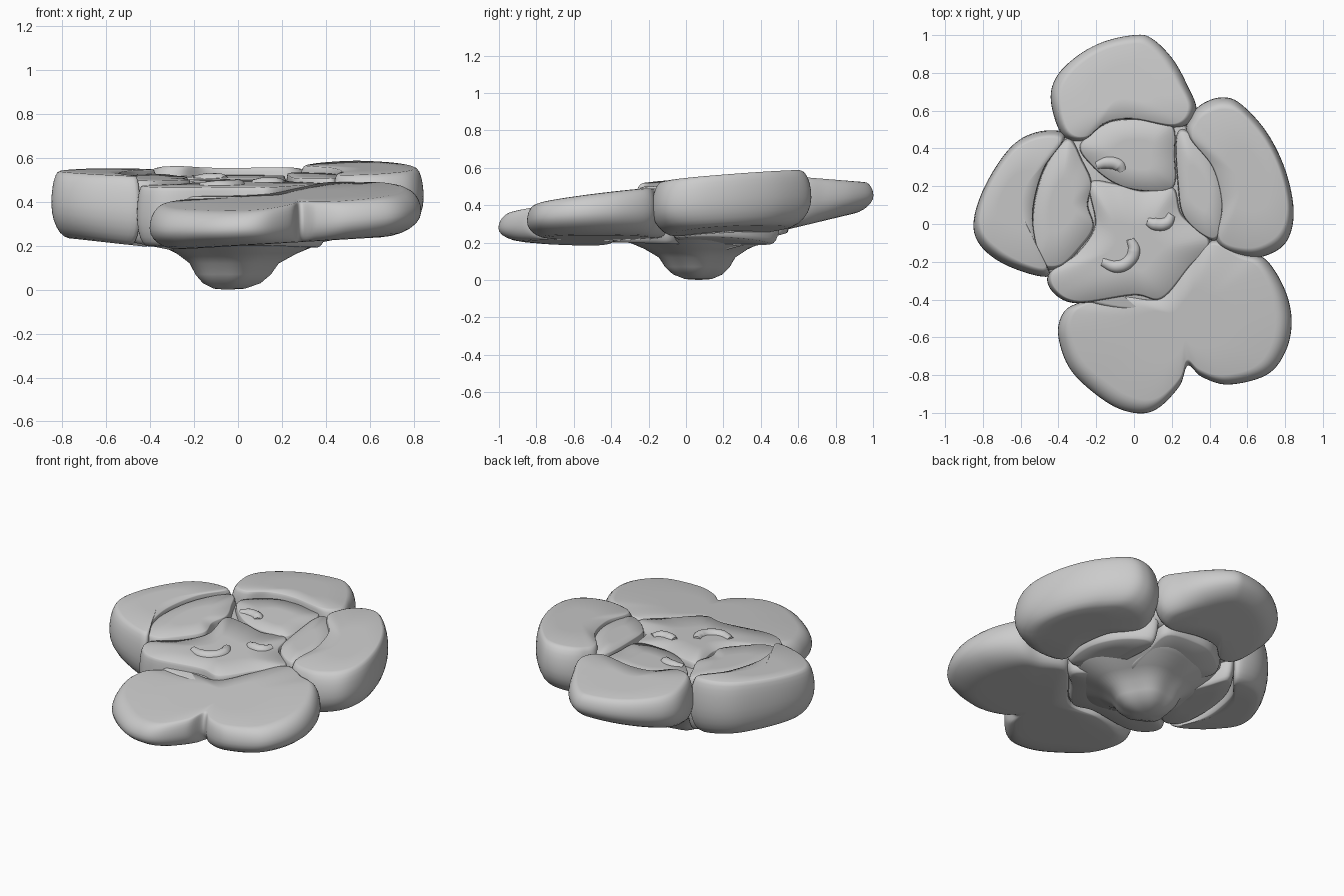
import bpy, bmesh, math
from mathutils import Vector

if "Cube" in bpy.data.objects:
    bpy.data.objects.remove(bpy.data.objects["Cube"])


def plane(p, x, y):
    return p[0] + p[1] * x + p[2] * y


def smooth_loop(pts, steps=7):
    # closed Catmull-Rom through the outline points
    out, n = [], len(pts)
    for i in range(n):
        a, b, c, d = (Vector(pts[(i + k) % n]) for k in (-1, 0, 1, 2))
        for s in range(steps):
            t = s / steps
            out.append(0.5 * (2 * b + (c - a) * t + (2 * a - 5 * b + 4 * c - d) * t * t
                              + (3 * b - a - 3 * c + d) * t ** 3))
    return out


def skin(name, rings, start, end):
    # closed surface through equal-length rings with a pole at each end
    bm = bmesh.new()
    rows = [[bm.verts.new(p) for p in r] for r in rings]
    n = len(rows[0])
    for r, q in zip(rows, rows[1:]):
        for i in range(n):
            j = (i + 1) % n
            bm.faces.new((r[i], r[j], q[j], q[i]))
    for row, pole in ((rows[0], start), (rows[-1], end)):
        v = bm.verts.new(pole)
        for i in range(n):
            bm.faces.new((v, row[i], row[(i + 1) % n]))
    bmesh.ops.recalc_face_normals(bm, faces=bm.faces)
    me = bpy.data.meshes.new(name)
    bm.to_mesh(me)
    bm.free()
    me.polygons.foreach_set("use_smooth", [True] * len(me.polygons))
    ob = bpy.data.objects.new(name, me)
    bpy.context.collection.objects.link(ob)
    return ob


def pillow(name, pts, centre, top, bottom, edge=0.24, inner=0.35):
    # thick slab between two tilted planes: crisp upper rim, rounder underside
    loop, c = smooth_loop(pts), Vector(centre)
    prof = [(None, -1)]
    for k in range(13):
        a = math.pi * (k / 12 - 0.5)
        prof.append(((1 - math.cos(a)) * (1.6 if a < 0 else .75), math.sin(a)))
    prof.append((None, 1))
    rings = []
    for f, h in prof:
        ring = []
        for p in loop:
            # tighter rounding on the side facing the flower centre
            out = 0.5 + 0.5 * (p - c).normalized().dot((c - Vector((0, .08))).normalized())
            out = min(1, out * 1.6)
            s = 0.4 if f is None else 1 - edge * (inner + (1 - inner) * out) * f
            q = c + (p - c) * s
            t, b = plane(top, *q), plane(bottom, *q)
            ring.append((q.x, q.y, (t + b) / 2 + (t - b) / 2 * h))
        rings.append(ring)
    return skin(name, rings, (c.x, c.y, plane(bottom, *c)), (c.x, c.y, plane(top, *c)))


# outer petals
pillow("back_petal",
       [(-.38, .47), (-.44, .65), (-.41, .78), (-.3, .89), (-.16, .965), (0, 1.0), (.09, .985),
        (.2, .88), (.28, .74), (.33, .6), (.24, .51), (0, .55), (-.15, .53), (-.27, .44)],
       (-.06, .74), (.60, 0, -.08), (.14, 0, .24))
pillow("right_petal",
       [(.30, .57), (.36, .635), (.46, .67), (.56, .64), (.7, .49), (.8, .29), (.845, .08),
        (.82, -.07), (.74, -.15), (.6, -.18), (.44, -.11), (.46, .1), (.41, .3), (.28, .47)],
       (.63, .23), (.51, .045, .09), (.18, .12, .08))
pillow("front_petal_pair",
       [(.42, -.08), (.58, -.145), (.7, -.19), (.8, -.35), (.835, -.52), (.8, -.68), (.7, -.8),
        (.5, -.85), (.36, -.81), (.285, -.75), (.24, -.86), (.12, -.98), (0, -1.0), (-.15, -.94),
        (-.33, -.78), (-.40, -.6), (-.38, -.48), (-.3, -.42), (-.1, -.375), (.13, -.39), (.28, -.23)],
       (.26, -.52), (.48, .06, .13), (.2, .06, 0), .2)
pillow("left_petal",
       [(-.36, .47), (-.5, .49), (-.65, .41), (-.79, .2), (-.85, 0), (-.8, -.13), (-.65, -.23),
        (-.45, -.275), (-.51, -.12), (-.53, .08), (-.47, .3)],
       (-.64, .14), (.515, -.03, .05), (.15, -.11, 0))

# inner petals, packed close together
TOP = (.49, 0, .06)
pillow("left_inner_petal",
       [(-.35, .46), (-.48, .29), (-.54, .05), (-.52, -.2), (-.4, -.24), (-.28, -.13), (-.21, -.02),
        (-.24, .1), (-.22, .22), (-.27, .34)], (-.39, .1), (.495, -.03, .05), (.12, -.2, 0), .1, 1)
pillow("right_inner_petal",
       [(.28, .5), (.4, .36), (.47, .15), (.45, -.07), (.37, -.07), (.26, .04), (.23, .2),
        (.22, .46)], (.34, .18), (.495, .04, .06), (.14, .2, 0), .1, 1)
pillow("back_inner_petal",
       [(-.29, .42), (-.15, .535), (0, .56), (.2, .53), (.22, .36), (.21, .19), (.05, .17),
        (-.1, .21), (-.23, .31)], (0, .37), (.495, 0, .05), (.1, 0, .28), .07, 1)
pillow("front_inner_petal",
       [(-.24, .22), (-.1, .22), (.05, .18), (.21, .2), (.26, .05), (.41, -.09), (.3, -.23),
        (.15, -.4), (0, -.38), (-.3, -.42), (-.43, -.36), (-.45, -.26), (-.3, -.15), (-.21, 0)],
       (-.02, -.14), TOP, (.19, 0, -.03), .07, 1)

# core closing the grooves between the petals
pillow("flower_core",
       [(.46, .1), (.4, .4), (.2, .56), (-.1, .58), (-.38, .46), (-.54, .2), (-.56, -.1),
        (-.4, -.32), (-.2, -.44), (.12, -.46), (.36, -.28)],
       (-.03, .07), (.45, 0, .06), (.26, 0, .08), .08, 1)

# lumpy flower base below the petals
rings = []
for r, z in [(.07, .005), (.13, .03), (.17, .07), (.2, .12), (.27, .165), (.37, .21),
             (.43, .26), (.45, .34), (.42, .42)]:
    w = min(1, r / .3)
    ring = []
    for i in range(60):
        a = math.tau * i / 60
        q = r * (1 + .05 * math.cos(5 * a + .6))
        ring.append((-.05 + .04 * w + q * math.cos(a), .07 - .01 * w + q * math.sin(a), z))
    rings.append(ring)
skin("flower_base", rings, (-.05, .07, 0), (0, .07, .43))

# curled stamens lying on the inner petals
CURLS = [[(-.02, -.08), (0, -.14), (-.03, -.2), (-.09, -.225), (-.17, -.2)],
         [(.07, .015), (.11, 0), (.17, .005), (.2, .05)],
         [(-.2, .31), (-.14, .325), (-.08, .31), (-.06, .28)]]
for i, pts in enumerate(CURLS):
    cu = bpy.data.curves.new("stamen_%d" % (i + 1), 'CURVE')
    cu.dimensions = '3D'
    cu.bevel_depth = .035
    cu.bevel_resolution = 6
    cu.use_fill_caps = True
    sp = cu.splines.new('BEZIER')
    sp.bezier_points.add(len(pts) - 1)
    for k, (b, (x, y)) in enumerate(zip(sp.bezier_points, pts)):
        b.co = (x, y, plane(TOP, x, y) - .013)
        b.radius = .7 if k in (0, len(pts) - 1) else 1
        b.handle_left_type = b.handle_right_type = 'AUTO'
    ob = bpy.data.objects.new(cu.name, cu)
    bpy.context.collection.objects.link(ob)
    bpy.ops.object.select_all(action='DESELECT')
    ob.select_set(True)
    bpy.context.view_layer.objects.active = ob
    bpy.ops.object.convert(target='MESH')
    bpy.ops.object.shade_smooth()
